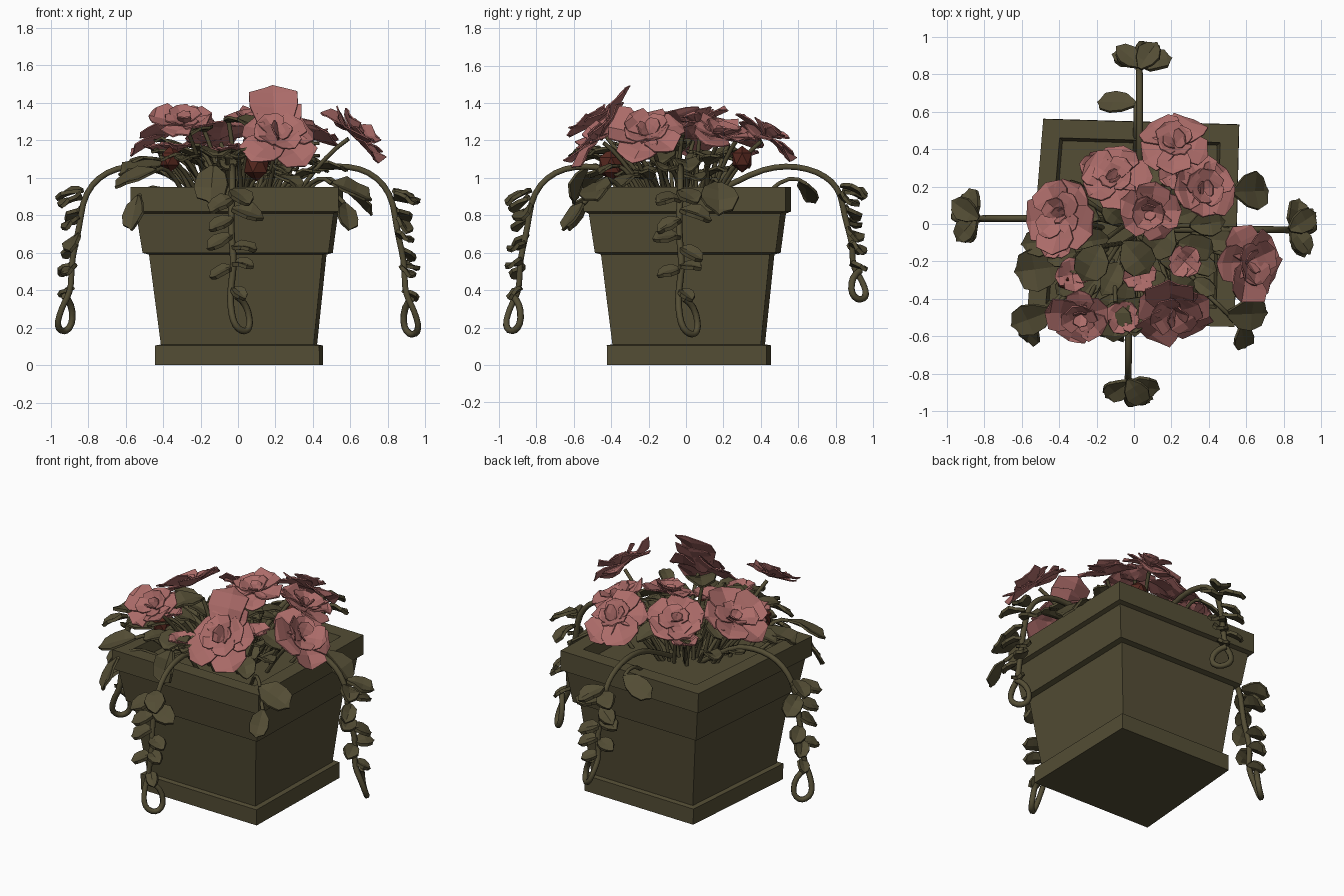
import bpy, bmesh, math, random
from mathutils import Vector as V

if "Cube" in bpy.data.objects:
    bpy.data.objects.remove(bpy.data.objects["Cube"])

random.seed(7)
R = random.uniform


def material(name, rgb):
    m = bpy.data.materials.new(name)
    m.diffuse_color = (*rgb, 1)
    m.use_nodes = True
    m.node_tree.nodes["Principled BSDF"].inputs["Base Color"].default_value = m.diffuse_color
    return m


OLIVE = material("olive", (0.087, 0.074, 0.035))
PINK = material("pink", (0.41, 0.148, 0.14))
RED = material("dark_red", (0.09, 0.02, 0.013))


def finish(bm, name, mat, thick=0):
    me = bpy.data.meshes.new(name)
    bm.to_mesh(me)
    bm.free()
    me.materials.append(mat)
    ob = bpy.data.objects.new(name, me)
    bpy.context.collection.objects.link(ob)
    if thick:
        mod = ob.modifiers.new("thickness", "SOLIDIFY")
        mod.thickness, mod.offset = thick, 0
    return ob


def blade(bm, base, d, up, length, width, cup=0.15, droop=0.2, petal=False):
    """Cupped leaf or petal: three points across, five along."""
    d = d.normalized()
    side = up.cross(d)
    side = side.normalized() if side.length > 1e-3 else V((1, 0, 0))
    n = d.cross(side)
    shape = (.2, .72, 1, .9, .4) if petal else (.2, .85, 1, .75, .25)
    rows = []
    for t, w in zip((0, .28, .58, .85, 1), shape):
        hw = w * width / 2 * R(.92, 1.08)
        mid = base + d * (t * length) - n * (droop * length * t * t)
        back = d * (length * .07 * (t > .9))
        rows.append([bm.verts.new(mid - side * hw + n * (cup * hw * R(.3, 1.8)) - back),
                     bm.verts.new(mid),
                     bm.verts.new(mid + side * hw + n * (cup * hw * R(.3, 1.8)) - back)])
    for a, b in zip(rows, rows[1:]):
        for i in (0, 1):
            bm.faces.new((a[i], a[i + 1], b[i + 1], b[i]))


stems = bpy.data.curves.new("stems", "CURVE")
vines = bpy.data.curves.new("vines", "CURVE")
for c, depth in ((stems, 0.012), (vines, 0.018)):
    c.dimensions = "3D"
    c.bevel_depth, c.bevel_resolution, c.resolution_u = depth, 1, 3
    c.use_fill_caps = True
    c.materials.append(OLIVE)


def path(curve, pts):
    s = curve.splines.new("NURBS")
    s.points.add(len(pts) - 1)
    for p, co in zip(s.points, pts):
        p.co = (*co, 1)
    s.order_u, s.use_endpoint_u = 3, True


def stem(end, spread=.45):
    root = V((end.x * spread + R(-.05, .05), end.y * spread + R(-.05, .05), .85))
    mid = root.lerp(end, .55) + V((0, 0, .07))
    path(stems, [root, mid, end])


# square planter: slightly skewed outline swept up a stepped profile
corners = ((-.575, -.52), (.535, -.55), (.56, .53), (-.485, .56))
profile = ((0, .79), (.105, .79), (.11, .735), (.59, .835), (.60, .895), (.81, .95),
           (.82, 1), (.95, 1), (.95, .82), (.87, .79))
bm = bmesh.new()
# the foot sits a little right of and behind the rim centre
rings = [[bm.verts.new((x * s + .012 * (1 - z), y * s + .012 * (1 - z), z)) for x, y in corners]
         for z, s in profile]
for a, b in zip(rings, rings[1:]):
    for i in range(4):
        j = (i + 1) % 4
        bm.faces.new((a[i], a[j], b[j], b[i]))
bm.faces.new(rings[0][::-1])
bm.faces.new(rings[-1])
finish(bm, "planter", OLIVE)

# open flowers: centre, facing direction, radius
flowers = [((.22, .42, 1.22), (0, .55, .8), .21), ((-.38, .04, 1.22), (-.45, .1, .85), .21),
           ((.22, -.46, 1.21), (.05, -.65, .75), .23), ((.61, -.2, 1.23), (.65, -.15, .7), .22),
           ((-.28, -.48, 1.29), (-.1, -.5, .85), .18), ((-.1, .24, 1.21), (-.25, .4, .85), .18),
           ((.08, .07, 1.29), (0, -.2, .95), .17), ((.37, .18, 1.22), (.3, .2, .9), .18)]
bm = bmesh.new()
for c, n, r in flowers:
    c, n = V(c), V(n).normalized()
    u = n.orthogonal().normalized()
    v = n.cross(u)
    stem(c - n * .03)
    for count, size, lift in ((5, 1, .15), (4, .66, .65), (2, .4, 1.4)):
        start = R(0, 6)
        for k in range(count):
            a = start + math.tau * (k + R(-.12, .12)) / count
            d = u * math.cos(a) + v * math.sin(a) + n * (lift + R(-.12, .12))
            ln = r * size * R(.82, 1.12)
            blade(bm, c, d, n, ln, ln * R(.95, 1.2), .22, R(-.1, .3), True)
# tall upright petal of the front flower
blade(bm, V((.20, -.45, 1.20)), V((-.05, .45, 1)), V((0, -1, .3)), .33, .27, .2, .05, True)
# small half-open blooms
for c in ((-.33, -.27, 1.14), (.03, -.27, 1.14), (.27, -.2, 1.15), (-.06, -.5, 1.12),
          (-.2, .3, 1.1), (-.42, -.1, 1.13), (.22, .27, 1.2)):
    c = V(c)
    stem(c)
    for k in range(4):
        a = 1.57 * k + c.x * 9
        blade(bm, c, V((math.cos(a), math.sin(a), .5)), V((0, 0, 1)), .1, .11, .3, .1, True)
finish(bm, "flower_petals", PINK, .007)

# dark closed buds tucked under the blooms
bm = bmesh.new()
for x, y, z, r in ((.1, -.4, 1.07, .075), (-.36, -.3, 1.1, .06), (.22, .3, 1.1, .06)):
    g = bmesh.ops.create_icosphere(bm, subdivisions=1, radius=r)
    for v in g["verts"]:
        v.co = V((v.co.x, v.co.y, v.co.z * 1.2)) + V((x, y, z))
    stem(V((x, y, z)))
finish(bm, "buds", RED)

# broad leaves hanging over the rim: base, tip, width
bm = bmesh.new()
broad = [((-.44, -.46, 1.04), (-.66, -.55, .97), .18), ((-.53, -.52, .90), (-.58, -.64, .73), .13),
         ((.50, -.48, .97), (.72, -.48, .90), .18), ((.57, -.55, .86), (.60, -.67, .73), .12),
         ((-.38, -.22, 1.07), (-.64, -.26, 1.04), .23), ((.53, .17, .97), (.73, .18, .82), .2),
         ((.01, .64, .97), (-.20, .66, .89), .14), ((-.13, -.52, 1.06), (-.15, -.62, .87), .2)]
for b, t, w in broad:
    b, t = V(b), V(t)
    d = t - b
    out = V((b.x, b.y, 0)).normalized()
    blade(bm, b, d, V((0, 0, 1)) + out * .6, d.length, w, .25, .1)
    root = V((b.x * .6, b.y * .6, .86))
    path(stems, [root, root.lerp(b, .6) + V((0, 0, .13)), b])
# inner foliage, sparse towards the back
for k in range(42):
    a, r = k * 2.4, .42 * math.sqrt((k + 1) / 42)
    p = V((r * math.cos(a), r * math.sin(a) - .05, R(.99, 1.16)))
    d = V((math.cos(a), math.sin(a), R(-.1, .8)))
    ln = R(.13, .2)
    if p.y < .2:
        blade(bm, p, d, V((0, 0, 1)), ln, ln * .75, .25, .3)
        stem(p, .55)
for x, y, z in ((-.18, -.12, 1.25), (-.05, -.1, 1.3), (-.1, -.42, 1.13), (.05, -.4, 1.13), (.2, -.02, 1.22)):
    blade(bm, V((x, y, z)), V((R(-.6, .6), -.7, .15)), V((0, 0, 1)), .2, .19, .25, .3)
    stem(V((x, y, z)), .6)
finish(bm, "leaves", OLIVE, .014)

# four trailing vines with small leaves and a curled tip
bm = bmesh.new()
UP = V((0, 0, 1))
for d, shift, drop in ((V((0, -1, 0)), -.03, 1), (V((0, 1, 0)), .03, .81),
                       (V((1, 0, 0)), -.03, 1.02), (V((-1, 0, 0)), .03, 1)):
    t = V((abs(d.y), abs(d.x), 0))

    def at(r, z, lat=0):
        return d * r + t * (shift + lat) + UP * (1.07 - (1.07 - z) * (drop if z < .95 else 1))

    path(vines, [at(.12, .86), at(.33, 1.02), at(.52, 1.07), at(.70, 1.04), at(.82, .92),
                 at(.85, .72, -.01), at(.89, .55, .01), at(.89, .40, -.01), at(.94, .31, -.01),
                 at(.97, .21, .01), at(.93, .17, .07), at(.88, .22, .10), at(.89, .34, .07),
                 at(.93, .37, .02)])
    # leaf rows: distance, height, sideways lean, outward lean, length
    for r, z, s, o, ln in ((.83, .93, .5, .8, .17), (.84, .89, -.7, .6, .16), (.85, .83, 1, .3, .17),
                           (.86, .78, -1, .5, .14), (.86, .69, -1, .4, .15), (.87, .63, 1, .5, .14),
                           (.88, .54, .9, .6, .13), (.88, .52, -1, .4, .13), (.88, .41, .6, .7, .11)):
        blade(bm, at(r, z), t * (s * R(.8, 1.1)) + d * o + UP * R(-.4, .15), UP + d * .5,
              ln, ln * .72, .25, .25)
finish(bm, "vine_leaves", OLIVE, .02)

for c in (stems, vines):
    bpy.context.collection.objects.link(bpy.data.objects.new(c.name, c))
